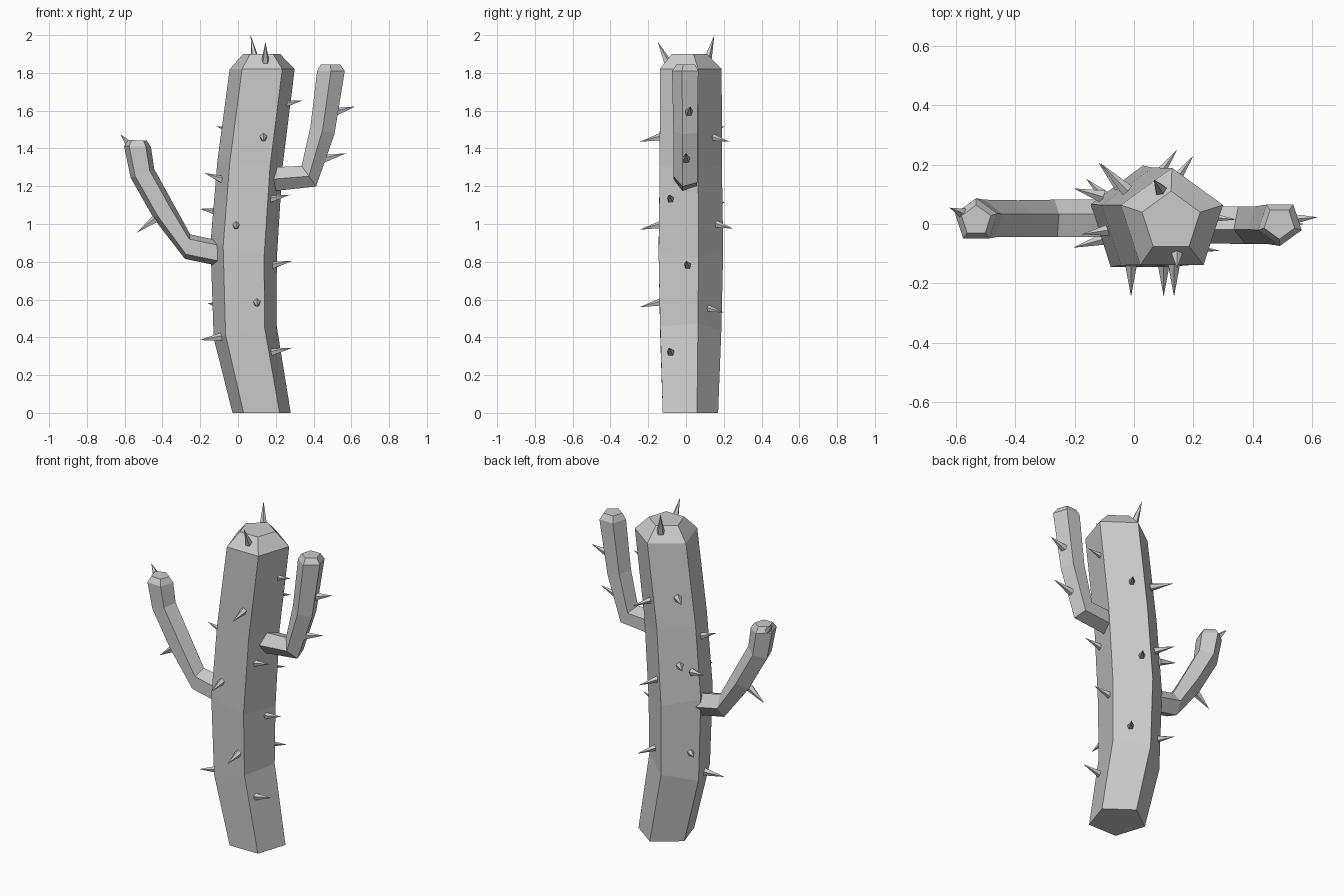
import bpy, bmesh, math
from mathutils import Vector


def finish(bm, name):
    bmesh.ops.recalc_face_normals(bm, faces=bm.faces)
    mesh = bpy.data.meshes.new(name)
    bm.to_mesh(mesh)
    bm.free()
    bpy.context.collection.objects.link(bpy.data.objects.new(name, mesh))


def stem(name, rings, y=0.008, flip=1):
    """Five-sided tube; each ring is (x, z, radius, tilt in degrees)."""
    bm = bmesh.new()
    loops = []
    for x, z, r, tilt in rings:
        t = math.radians(tilt)
        loop = []
        for k in range(5):
            a = math.radians(90 + 72 * k)
            u, v = r * math.cos(a), flip * r * math.sin(a)
            loop.append(bm.verts.new((x + u * math.cos(t), y + v, z + u * math.sin(t))))
        loops.append(loop)
    for lo, hi in zip(loops, loops[1:]):
        for k in range(5):
            n = (k + 1) % 5
            bm.faces.new((lo[k], lo[n], hi[n], hi[k]))
    bm.faces.new(loops[0])
    bm.faces.new(loops[-1])
    finish(bm, name)


def spines(name, items, radius=0.023):
    """Five-sided cones, each from a base point to a tip point."""
    bm = bmesh.new()
    for base, tip in items:
        base, tip = Vector(base), Vector(tip)
        axis = (tip - base).normalized()
        base = base - axis * 0.01
        rot = axis.to_track_quat('Z', 'Y').to_matrix().to_4x4()
        rot.translation = (base + tip) / 2
        bmesh.ops.create_cone(bm, cap_ends=True, segments=5, radius1=radius,
                              radius2=0, depth=(tip - base).length, matrix=rot)
    finish(bm, name)


# Bent trunk with a bevelled top
stem("trunk", [(0.125, 0, 0.162, 0), (0.037, 0.435, 0.179, 13), (0.03, 0.86, 0.189, -12),
               (0.063, 1.315, 0.182, -6), (0.128, 1.82, 0.181, 0), (0.125, 1.9, 0.103, 0)])

# Arms, with the right one turned edge forward
stem("left_arm", [(-0.05, 0.835, 0.07, 90), (-0.267, 0.88, 0.07, 78), (-0.392, 1.065, 0.068, 36),
                  (-0.506, 1.268, 0.07, 20), (-0.532, 1.41, 0.075, -2), (-0.532, 1.443, 0.052, -2)],
     y=0.012)
stem("right_arm", [(0.13, 1.233, 0.068, -88), (0.375, 1.253, 0.07, -55), (0.447, 1.495, 0.07, -17),
                   (0.492, 1.81, 0.077, 0), (0.49, 1.845, 0.054, 0)], y=0.003, flip=-1)

# Front spines share one direction
spines("front_spines", [((x, -0.135, z), (x, -0.245, z - 0.025))
                        for x, z in ((0.135, 1.46), (-0.01, 0.995), (0.1, 0.585))])
# Right side spines
spines("right_spines", [((x, y, z), (x + 0.11, y - 0.01, z + 0.025))
                        for x, y, z in ((0.178, -0.08, 0.32), (0.18, 0.01, 0.78),
                                        (0.167, -0.08, 1.13), (0.235, 0.025, 1.63))])
# Left side spines
spines("left_spines", [((-0.1, -0.05, 0.4), (-0.205, -0.08, 0.385)),
                       ((-0.085, -0.02, 1.235), (-0.178, -0.035, 1.27)),
                       ((-0.115, 0.095, 1.065), (-0.203, 0.12, 1.08))])
# Back spines
spines("back_right_spines", [((x, y, z), (x + 0.07, y + 0.095, z - 0.025))
                             for x, y, z in ((0.075, 0.155, 1.0), (0.13, 0.135, 1.46),
                                             (0.118, 0.11, 0.555))])
spines("back_left_spines", [((-0.05, 0.13, 1.1), (-0.12, 0.207, 1.115)),
                            ((-0.03, 0.12, 1.5), (-0.113, 0.205, 1.515)),
                            ((-0.095, 0.09, 0.57), (-0.162, 0.153, 0.58))])
# Crown spines
spines("top_spines", [((0.145, -0.1, 1.86), (0.145, -0.15, 1.965)),
                      ((0.09, 0.115, 1.875), (0.067, 0.15, 2.0))])
# Arm spines
spines("arm_spines", [((-0.445, 0.01, 1.02), (-0.535, 0.01, 0.955)),
                      ((-0.575, 0.035, 1.42), (-0.622, 0.055, 1.475)),
                      ((0.525, 0.015, 1.595), (0.62, 0.023, 1.622)),
                      ((0.46, 0.0, 1.345), (0.575, 0.0, 1.375))])
